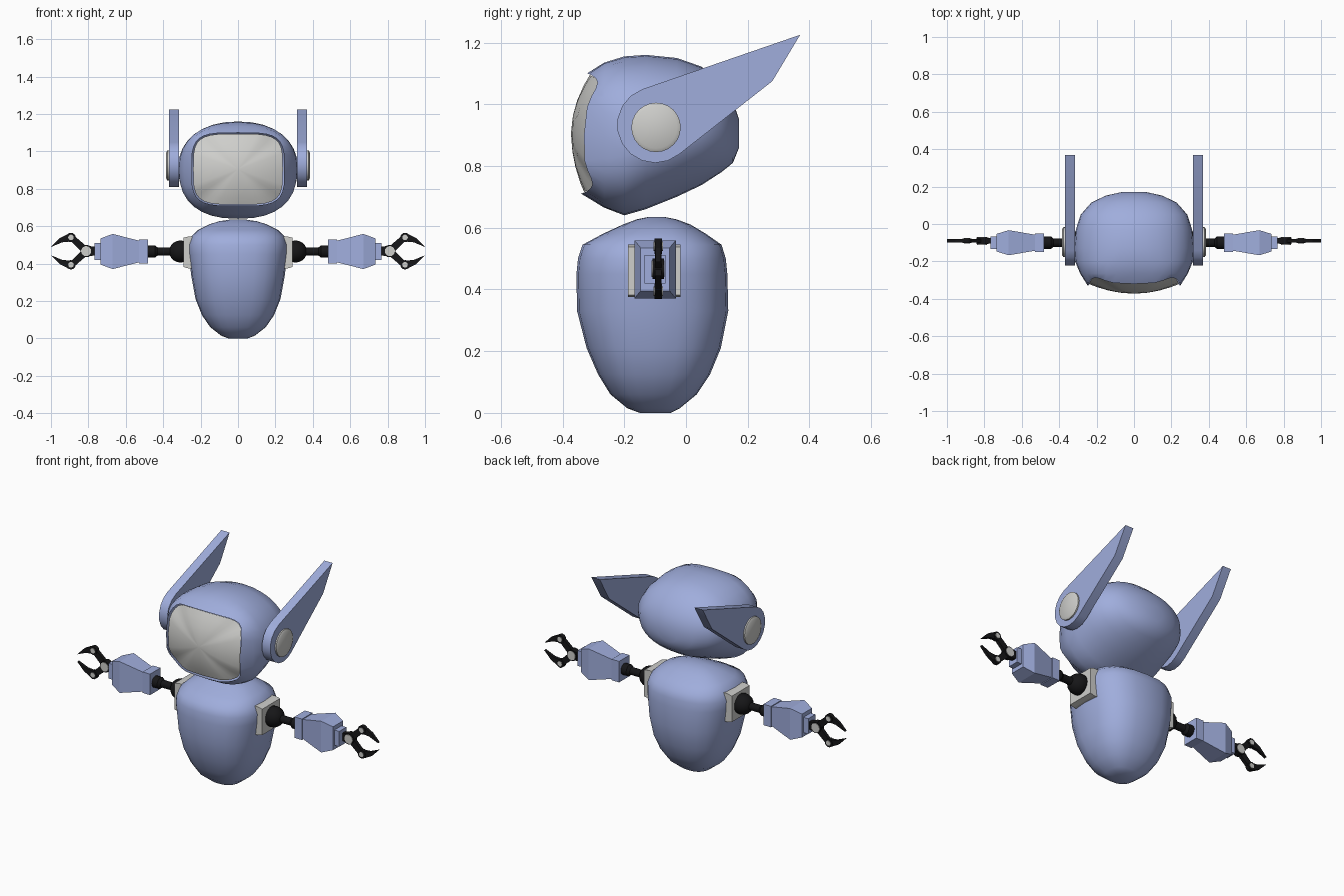
import bpy, bmesh, math

if "Cube" in bpy.data.objects:
    bpy.data.objects.remove(bpy.data.objects["Cube"])


def material(name, rgb):
    m = bpy.data.materials.new(name)
    m.diffuse_color = (*rgb, 1)
    m.use_nodes = True
    m.node_tree.nodes["Principled BSDF"].inputs["Base Color"].default_value = m.diffuse_color
    return m


BLUE = material("soft_blue", (0.35, 0.42, 0.72))
GREY = material("light_grey", (0.62, 0.62, 0.60))
BLACK = material("black", (0.008, 0.008, 0.009))


def loft(name, rings, mat, mirror=False, smooth=0, cap_ends=True):
    """Skin a list of closed rings of equal point count."""
    bm = bmesh.new()
    rows = [[bm.verts.new(p) for p in ring] for ring in rings]
    n = len(rows[0])
    for a, b in zip(rows, rows[1:]):
        for i in range(n):
            j = (i + 1) % n
            bm.faces.new((a[i], a[j], b[j], b[i]))
    bm.faces.new(rows[0])
    if cap_ends:
        bm.faces.new(rows[-1])
    bmesh.ops.recalc_face_normals(bm, faces=bm.faces)
    mesh = bpy.data.meshes.new(name)
    bm.to_mesh(mesh)
    bm.free()
    mesh.materials.append(mat)
    if smooth:
        mesh.shade_smooth()
        mesh.set_sharp_from_angle(angle=math.radians(smooth))
    ob = bpy.data.objects.new(name, mesh)
    bpy.context.collection.objects.link(ob)
    if mirror:
        ob.modifiers.new("mirror", 'MIRROR').use_mirror_merge = False
    return ob


def superellipse(a, b, n, count=24):
    out = []
    for i in range(count):
        t = 2 * math.pi * i / count
        c, s = math.cos(t), math.sin(t)
        out.append((math.copysign(abs(c) ** (2 / n), c) * a,
                    math.copysign(abs(s) ** (2 / n), s) * b))
    return out


def prism_x(name, pts, x0, x1, mat, smooth=0):
    return loft(name, [[(x, y, z) for y, z in pts] for x in (x0, x1)], mat, True, smooth)


def prism_y(name, pts, y0, y1, mat, smooth=0):
    return loft(name, [[(x, y, z) for x, z in pts] for y in (y0, y1)], mat, True, smooth)


def along_x(name, stations, mat, y, z, sides=0, smooth=0):
    """Round or square sections (x, half y, half z) strung along x."""
    rings = []
    for x, ry, rz in stations:
        if sides:
            sec = superellipse(ry, rz, 2, sides)
        else:
            sec = [(-ry, -rz), (ry, -rz), (ry, rz), (-ry, rz)]
        rings.append([(x, y + u, z + v) for u, v in sec])
    return loft(name, rings, mat, True, smooth)


# Egg-shaped body: z, half width, front y, back y
body = [(0.0, 0.05, -0.15, -0.05), (0.015, 0.09, -0.19, -0.02), (0.06, 0.148, -0.245, 0.035),
        (0.125, 0.193, -0.285, 0.078), (0.21, 0.227, -0.322, 0.113), (0.33, 0.249, -0.353, 0.137),
        (0.45, 0.265, -0.355, 0.134), (0.50, 0.267, -0.350, 0.129), (0.545, 0.25, -0.335, 0.115),
        (0.58, 0.215, -0.27, 0.065), (0.61, 0.155, -0.205, 0.015), (0.627, 0.10, -0.16, -0.03),
        (0.635, 0.045, -0.12, -0.07)]
loft("body", [[(x, (f + b) / 2 + y, z) for x, y in superellipse(w, (b - f) / 2, 2.5)]
              for z, w, f, b in body], BLUE, smooth=60)

# Helmet shell: y, half width, bottom z, top z, squareness
head = [(0.172, 0.06, 0.86, 0.95, 2.1), (0.152, 0.15, 0.81, 1.01, 2.1),
        (0.115, 0.228, 0.78, 1.065, 2.1), (0.05, 0.285, 0.738, 1.122, 2.1),
        (-0.03, 0.311, 0.70, 1.15, 2.1), (-0.13, 0.32, 0.66, 1.16, 2.2),
        (-0.20, 0.315, 0.64, 1.155, 2.4), (-0.265, 0.288, 0.665, 1.135, 2.9)]
rings = [[(x, y, (lo + hi) / 2 + z) for x, z in superellipse(w, (hi - lo) / 2, n, 32)]
         for y, w, lo, hi, n in head]


def face_ring(scale, shift=0.0):
    """Opening outline, swept back at its corners and domed toward the centre."""
    out = []
    for i, (x, z) in enumerate(superellipse(0.247, 0.195, 4, 32)):
        corner = math.sin(4 * math.pi * i / 32) ** 2
        rim = -0.33 + 0.035 * corner + 0.05 * z + shift
        out.append((x * scale, -0.372 + (rim + 0.372) * scale ** 2, 0.905 + z * scale))
    return out


rings.append(face_ring(1.0))
loft("head_shell", rings, BLUE, smooth=60, cap_ends=False)

# Domed face visor, set slightly into the rim
loft("visor", [face_ring(s, 0.012) for s in (0.05, 0.3, 0.55, 0.8, 0.97)], GREY,
     smooth=50, cap_ends=False)

# Swept-back ears: rounded root and long pointed blade
ear = [(-0.1 + 0.123 * math.cos(math.radians(a)), 0.933 + 0.123 * math.sin(math.radians(a)))
       for a in range(110, 311, 20)]
ear += [(0.28, 1.075), (0.37, 1.225)]
prism_x("ear", ear, 0.315, 0.37, BLUE, 30)

# Round ear caps
along_x("ear_cap", [(0.36, 0.08, 0.08), (0.378, 0.08, 0.08), (0.385, 0.068, 0.068)],
        GREY, -0.097, 0.925, 24, 50)

# Shoulder plates and ball joints
ARM_Y, ARM_Z = -0.1, 0.465
along_x("shoulder_plate", [(0.20, 0.085, 0.085), (0.265, 0.085, 0.085), (0.292, 0.085, 0.078)],
        GREY, -0.103, 0.46)
ball = [(0.308 - 0.06 * math.cos(math.pi * k / 10), 0.06 * math.sin(math.pi * k / 10))
        for k in range(1, 10)]
along_x("shoulder_ball", [(x, r, r) for x, r in ball], BLACK, ARM_Y, ARM_Z, 18, 60)

# Upper arm rod with elbow knuckle
along_x("arm_rod", [(x, r, r) for x, r in ((0.35, 0.022), (0.43, 0.022), (0.445, 0.034),
                                           (0.485, 0.034))], BLACK, ARM_Y, ARM_Z, 14, 30)

# Faceted forearm with stepped cuffs
along_x("forearm", [(0.48, 0.05, 0.063), (0.53, 0.05, 0.063), (0.53, 0.043, 0.058),
                    (0.67, 0.067, 0.094), (0.735, 0.047, 0.07), (0.735, 0.034, 0.046),
                    (0.767, 0.034, 0.046)], BLUE, ARM_Y, ARM_Z)


# Flat claw hand
HY = -0.09


def circle(cx, cz, r, n=16):
    return [(cx + u, cz + v) for u, v in superellipse(r, r, 2, n)]


prism_y("wrist_hub", circle(0.81, 0.467, 0.033), HY - 0.018, HY + 0.018, BLACK, 30)
prism_y("wrist_stem", [(0.76, 0.445), (0.81, 0.437), (0.81, 0.497), (0.76, 0.489)],
        HY - 0.015, HY + 0.015, BLACK)
prism_y("wrist_button", circle(0.812, 0.467, 0.027), HY - 0.021, HY + 0.021, GREY, 30)
for name, s in (("upper", 1), ("lower", -1)):
    def flip(pts):
        return [(x, 0.467 + s * z) for x, z in pts]
    prism_y(name + "_finger_link", flip([(0.815, 0.03), (0.84, 0.0), (0.90, 0.06), (0.88, 0.086)]),
            HY - 0.010, HY + 0.010, BLACK)
    prism_y(name + "_finger_knuckle", circle(0.893, 0.467 + s * 0.073, 0.025),
            HY - 0.012, HY + 0.012, BLACK, 30)
    prism_y(name + "_finger_claw", flip([(0.885, 0.052), (0.94, 0.047), (1.0, 0.022),
                                         (0.955, 0.068), (0.90, 0.097)]),
            HY - 0.009, HY + 0.009, BLACK)
    prism_y(name + "_finger_pin", circle(0.893, 0.467 + s * 0.073, 0.015, 12),
            HY - 0.015, HY + 0.015, GREY, 30)
